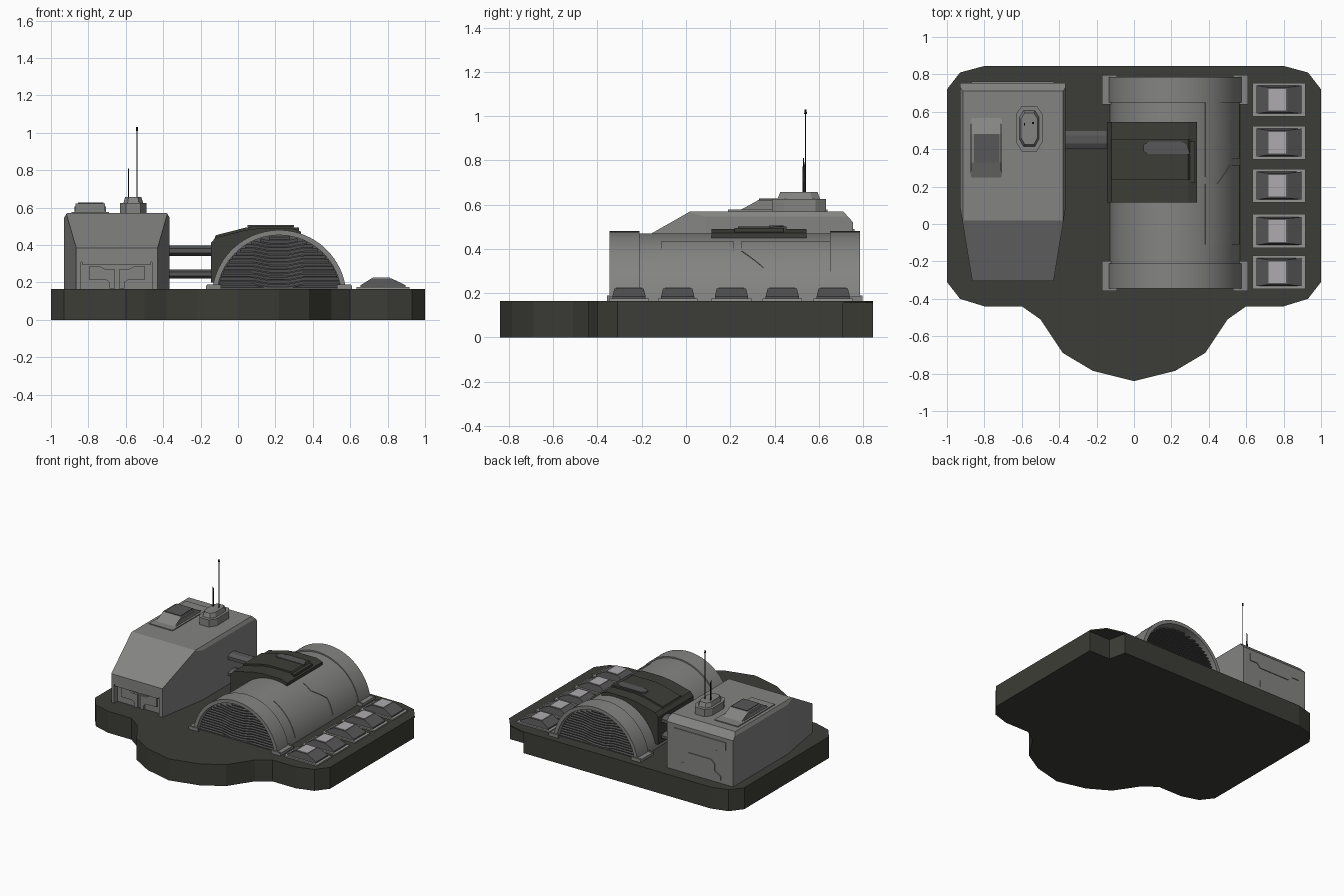
import bpy, bmesh, math
from mathutils import Vector

if "Cube" in bpy.data.objects:
    bpy.data.objects.remove(bpy.data.objects["Cube"])


def material(name, rgb):
    m = bpy.data.materials.new(name)
    m.diffuse_color = (*rgb, 1)
    m.use_nodes = True
    m.node_tree.nodes["Principled BSDF"].inputs["Base Color"].default_value = m.diffuse_color
    return m


OLIVE = material("dark olive", (0.046, 0.046, 0.038))
GREY = material("wall grey", (0.23, 0.23, 0.225))
DARK = material("dark grey", (0.095, 0.095, 0.095))
LIGHT = material("light grey", (0.42, 0.41, 0.42))
FRAME = material("frame grey", (0.30, 0.30, 0.29))
BLACK = material("antenna black", (0.015, 0.015, 0.015))


def finish(name, bm, mat, smooth=False):
    bmesh.ops.recalc_face_normals(bm, faces=bm.faces)
    me = bpy.data.meshes.new(name)
    bm.to_mesh(me)
    bm.free()
    me.materials.append(mat)
    ob = bpy.data.objects.new(name, me)
    bpy.context.collection.objects.link(ob)
    if smooth:
        bpy.ops.object.select_all(action='DESELECT')
        ob.select_set(True)
        bpy.context.view_layer.objects.active = ob
        bpy.ops.object.shade_smooth_by_angle(angle=math.radians(30))
    return ob


def prism_bm(pts, axis, a, b):
    """Extrude a 2D profile along an axis from a to b."""
    def place(p, t):
        return {'x': (t, p[0], p[1]), 'y': (p[0], t, p[1]), 'z': (p[0], p[1], t)}[axis]
    bm = bmesh.new()
    lo = [bm.verts.new(place(p, a)) for p in pts]
    hi = [bm.verts.new(place(p, b)) for p in pts]
    n = len(pts)
    bm.faces.new(lo)
    bm.faces.new(hi)
    for i in range(n):
        bm.faces.new((lo[i], lo[(i + 1) % n], hi[(i + 1) % n], hi[i]))
    return bm


def prism(name, pts, axis, a, b, mat, smooth=False):
    return finish(name, prism_bm(pts, axis, a, b), mat, smooth)


def rect(x0, x1, y0, y1):
    return [(x0, y0), (x1, y0), (x1, y1), (x0, y1)]


def cut(bm, point, normal):
    """Slice off everything on the normal side and cap the hole."""
    r = bmesh.ops.bisect_plane(bm, geom=bm.verts[:] + bm.edges[:] + bm.faces[:],
                               plane_co=Vector(point), plane_no=Vector(normal), clear_outer=True)
    edges = [e for e in r['geom_cut'] if isinstance(e, bmesh.types.BMEdge)]
    bmesh.ops.holes_fill(bm, edges=edges)


# Ground base: thin lid over a thick slab with one notched corner
G = 0.165
half = [(0.8, 0.845), (0.93, 0.81), (1.0, 0.72), (1.0, -0.31), (0.93, -0.40), (0.8, -0.44),
        (0.6, -0.44), (0.5, -0.51), (0.38, -0.69), (0.22, -0.785)]
left = [(-x, y) for x, y in reversed(half)]
prism("base_lid", half + [(0, -0.84)] + left, 'z', 0.155, G, OLIVE)
notch = [(0.79, 0.845), (0.82, 0.71), (1.0, 0.71)]
prism("base_slab", notch + half[3:] + [(0, -0.84)] + left, 'z', 0, 0.155, OLIVE)

# Tower: tapered plan, sloped front and chamfered back
CX = -0.6475
plan = [(-0.93, 0.755), (-0.93, 0.09), (-0.865, -0.305), (-0.43, -0.305), (-0.365, 0.09), (-0.365, 0.755)]
bm = prism_bm(plan, 'z', G, 0.57)
cut(bm, (CX, 0.02, 0.57), (0, -0.185, 0.325))
cut(bm, (CX, 0.71, 0.57), (0, 0.05, 0.045))
for s in (-1, 1):
    cut(bm, (CX + s * 0.268, 0.3, 0.57), (s, 0, 0.6))
tower = finish("tower", bm, GREY)
cutter = prism("door_cutter", rect(-0.84, -0.46, 0.16, 0.31), 'y', -0.4, -0.265, GREY)
mod = tower.modifiers.new("door", 'BOOLEAN')
mod.object = cutter
mod.solver = 'EXACT'
bpy.context.view_layer.objects.active = tower
bpy.ops.object.modifier_apply(modifier="door")
bpy.data.objects.remove(cutter)

# Door lintel and mirrored door panels, front and back
prism("door_lintel", rect(-0.835, -0.465, 0.295, 0.31), 'y', -0.30, -0.265, GREY)
for s in (-1, 1):
    def mx(pts):
        return [(CX + s * x, z) for x, z in pts]
    prism("front_door_leaf", mx([(0.01, 0.168), (0.01, 0.27), (0.06, 0.27), (0.09, 0.285),
                                 (0.15, 0.285), (0.15, 0.215), (0.06, 0.215), (0.04, 0.2), (0.04, 0.168)]),
          'y', -0.28, -0.264, GREY)
    prism("back_door_leaf", mx([(0.0, 0.19), (0.0, 0.33), (0.10, 0.33), (0.13, 0.30), (0.13, 0.25),
                                (0.18, 0.22), (0.18, 0.19)]), 'y', 0.75, 0.761, GREY)
    prism("back_panel", mx([(0, 0.49), (0.22, 0.49), (0.22, 0.43), (0.16, 0.43), (0.13, 0.40), (0, 0.40)]),
          'y', 0.75, 0.761, GREY)

# Roof vent with dark centre panel
prism("vent_tray", rect(-0.89, -0.69, 0.19, 0.64), 'z', 0.565, 0.577, GREY)
prism("vent_hood", [(0.235, 0.57), (0.33, 0.622), (0.48, 0.622), (0.57, 0.575), (0.57, 0.57)],
      'x', -0.868, -0.712, GREY)
prism("vent_panel", rect(-0.855, -0.72, 0.33, 0.48), 'z', 0.618, 0.627, DARK)
for x in (-0.868, -0.725):
    prism("vent_rail", [(0.23, 0.57), (0.33, 0.605), (0.48, 0.605), (0.575, 0.57)], 'x', x - 0.006, x + 0.019, GREY)

# Antenna housing: octagonal box with tapered top
bm = prism_bm([(-0.60, 0.39), (-0.52, 0.39), (-0.49, 0.44), (-0.49, 0.585), (-0.52, 0.63),
               (-0.60, 0.63), (-0.63, 0.585), (-0.63, 0.44)], 'z', 0.565, 0.657)
for v in bm.verts:
    if v.co.z > 0.6:
        v.co.x = -0.56 + (v.co.x + 0.56) * 0.62
        v.co.y = 0.51 + (v.co.y - 0.51) * 0.7
        dup = v
walls = [f for f in bm.faces if abs(f.normal.z) < 0.9]
finish("antenna_housing", bm, GREY)
prism("antenna_housing_skirt", [(-0.60, 0.388), (-0.52, 0.388), (-0.488, 0.44), (-0.488, 0.585), (-0.52, 0.632),
      (-0.60, 0.632), (-0.632, 0.585), (-0.632, 0.44)], 'z', 0.565, 0.625, GREY)


def rod(name, x, y, z0, z1, r):
    bm = bmesh.new()
    bmesh.ops.create_cone(bm, cap_ends=True, segments=8, radius1=r, radius2=r * 0.8, depth=z1 - z0)
    bmesh.ops.translate(bm, verts=bm.verts, vec=(x, y, (z0 + z1) / 2))
    finish(name, bm, BLACK)


rod("tall_antenna", -0.54, 0.54, 0.65, 1.025, 0.003)
rod("antenna_tip", -0.54, 0.54, 1.01, 1.03, 0.006)
rod("short_antenna", -0.585, 0.53, 0.65, 0.81, 0.003)
prism("antenna_blade", [(0.53, 0.655), (0.54, 0.655), (0.538, 0.80), (0.526, 0.74)], 'x', -0.587, -0.583, BLACK)

# Connecting pipes between tower and hangar
for z, r in ((0.37, 0.031), (0.245, 0.026)):
    ring = [(0.452 + 0.056 * math.cos(a), z + r * math.sin(a))
            for a in (math.pi / 8 + i * math.pi / 4 for i in range(8))]
    prism("connecting_pipe", ring, 'x', -0.38, -0.10, DARK)

# Hangar: half barrel, hollow end rings and feet
HX, HZ = 0.22, 0.12


def arc(r, n=36):
    a0 = math.asin((G - HZ) / r)
    return [(HX + r * math.cos(a), HZ + r * math.sin(a))
            for a in (a0 + (math.pi - 2 * a0) * i / n for i in range(n + 1))]


prism("hangar_barrel", arc(0.35), 'y', -0.26, 0.70, GREY, True)
for y0, y1 in ((-0.345, -0.21), (0.65, 0.785)):
    prism("hangar_ring", arc(0.36) + arc(0.333)[::-1], 'y', y0, y1, GREY, True)
    for s in (-1, 1):
        x0, x1 = sorted((HX + s * 0.34, HX + s * 0.39))
        prism("ring_foot", rect(x0, x1, y0 - 0.012, y1 + 0.012), 'z', G, 0.185, GREY)
        for y in (y0 - 0.006, y1 + 0.006):
            x0, x1 = sorted((HX + s * 0.31, HX + s * 0.385))
            prism("foot_bracket", rect(x0, x1, y - 0.006, y + 0.006), 'z', G, 0.19, GREY)

# Wavy louvres closing both hangar ends
N, STEP = 15, 0.0195
for y_out, y_in in ((-0.315, -0.262), (0.755, 0.702)):
    for k in range(N):
        z = G + k * STEP
        w = math.sqrt(max(0.333 ** 2 - (z + STEP - HZ) ** 2, 0.003))
        bm = bmesh.new()
        rows = []
        for i in range(25):
            x = HX - w + 2 * w * i / 24
            dip = 0.016 * max(0, min(1, (0.13 - abs(x - 0.215)) / 0.08)) if k else 0
            rows.append([bm.verts.new((x, y, zz - dip)) for y, zz in
                         ((y_in, z), (y_out, z), (y_out, z + 0.007), (y_in, z + STEP + 0.004))])
        for p, q in zip(rows, rows[1:]):
            for j in range(4):
                bm.faces.new((p[j], p[(j + 1) % 4], q[(j + 1) % 4], q[j]))
        bm.faces.new(rows[0])
        bm.faces.new(rows[-1])
        finish("louvre_slat", bm, DARK)
    prism("louvre_backing", arc(0.334), 'y', y_in - 0.004, y_in + 0.004, DARK)


# Raised side panels on the barrel, split by a zigzag groove
def zigzag(t):
    return 0.215 + 0.10 * max(0, min(1, (t - 0.25) / 0.33))


for name, lo, hi in (("rear_side_panel", lambda t: zigzag(t) + 0.035, lambda t: 0.65),
                     ("front_side_panel", lambda t: -0.11, zigzag)):
    bm = bmesh.new()
    rows = []
    for i in range(25):
        t = i / 24
        a = math.radians(62.8 - 50 * t)
        rows.append([bm.verts.new((HX + r * math.cos(a), y, HZ + r * math.sin(a)))
                     for r, y in ((0.345, lo(t)), (0.354, lo(t)), (0.354, hi(t)), (0.345, hi(t)))])
    for p, q in zip(rows, rows[1:]):
        for j in range(4):
            bm.faces.new((p[j], p[(j + 1) % 4], q[(j + 1) % 4], q[j]))
    bm.faces.new(rows[0])
    bm.faces.new(rows[-1])
    finish(name, bm, GREY, True)

# Dark saddle over the barrel with raised hood and grey plate
prism("saddle", [(-0.145, 0.2), (-0.145, 0.41), (-0.12, 0.44), (0.04, 0.48), (0.12, 0.49), (0.29, 0.49),
                 (0.337, 0.472), (0.337, 0.43), (0.2, 0.40), (0, 0.35), (-0.08, 0.2)], 'y', 0.115, 0.545, OLIVE)
prism("saddle_hood", [(-0.135, 0.40), (-0.12, 0.452), (0.04, 0.493), (0.10, 0.502), (0.29, 0.502),
                      (0.31, 0.48), (0.0, 0.44)], 'y', 0.235, 0.455, OLIVE)
prism("saddle_plate", [(0.05, 0.39), (0.07, 0.375), (0.30, 0.375), (0.28, 0.425), (0.25, 0.44), (0.08, 0.44),
                       (0.05, 0.425)], 'z', 0.497, 0.506, DARK)
prism("saddle_latch", rect(0.30, 0.325, 0.22, 0.44), 'z', 0.46, 0.494, OLIVE)

# Row of five panel units along the right side
for y in (0.665, 0.435, 0.205, -0.0375, -0.2575):
    prism("unit_tray", rect(0.633, 0.916, y - 0.09, y + 0.09), 'z', G, 0.175, FRAME)
    bm = prism_bm([(0.655, 0.17), (0.655, 0.185), (0.715, 0.222), (0.82, 0.222), (0.895, 0.185), (0.895, 0.17)],
                  'y', y - 0.075, y + 0.075)
    for v in bm.verts:
        if v.co.z > 0.2:
            v.co.y = y + (v.co.y - y) * 0.88
    finish("unit_body", bm, DARK)
    prism("unit_top", rect(0.72, 0.812, y - 0.058, y + 0.058), 'z', 0.219, 0.226, LIGHT)
